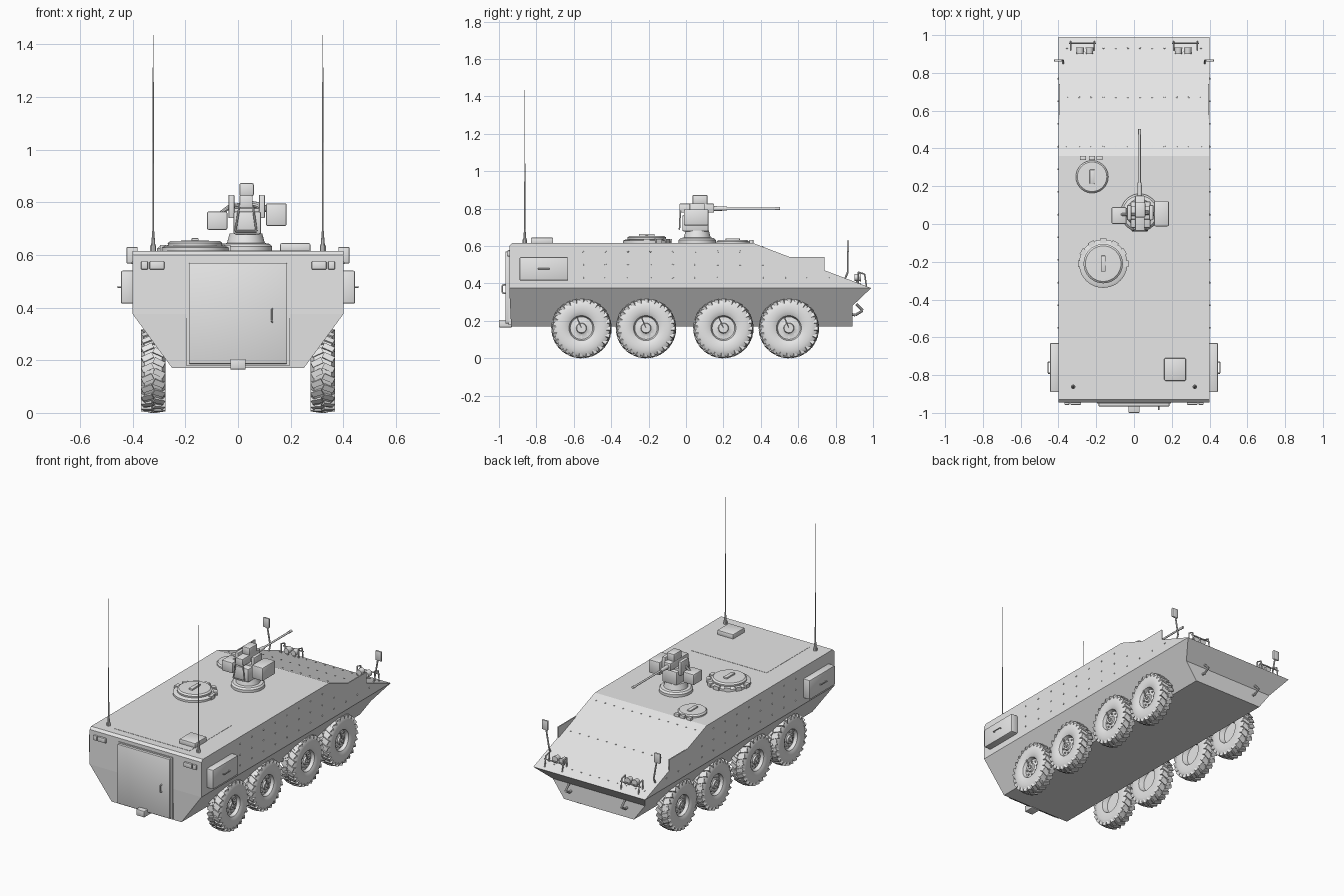
import bpy, bmesh, math
from mathutils import Matrix, Vector

cube = bpy.data.objects.get("Cube")
if cube:
    bpy.data.objects.remove(cube, do_unlink=True)

grey = bpy.data.materials.new("plain_grey")
grey.use_nodes = True
grey.diffuse_color = (0.8, 0.8, 0.8, 1)
grey.node_tree.nodes["Principled BSDF"].inputs["Base Color"].default_value = (0.8, 0.8, 0.8, 1)


def finish(bm, name, smooth=False):
    bmesh.ops.recalc_face_normals(bm, faces=bm.faces)
    mesh = bpy.data.meshes.new(name)
    bm.to_mesh(mesh)
    bm.free()
    mesh.materials.append(grey)
    obj = bpy.data.objects.new(name, mesh)
    bpy.context.collection.objects.link(obj)
    if smooth:
        bpy.ops.object.select_all(action='DESELECT')
        obj.select_set(True)
        bpy.context.view_layer.objects.active = obj
        bpy.ops.object.shade_smooth_by_angle(angle=math.radians(35))
    return obj


def add_box(bm, lo, hi, matrix=Matrix()):
    lo, hi = Vector(lo), Vector(hi)
    place = matrix @ Matrix.Translation((lo + hi) / 2) @ Matrix.Diagonal((*(hi - lo), 1))
    return bmesh.ops.create_cube(bm, size=1, matrix=place)["verts"]


def box(name, lo, hi, bevel=0.0):
    bm = bmesh.new()
    add_box(bm, lo, hi)
    if bevel:
        bmesh.ops.bevel(bm, geom=bm.edges[:], offset=bevel, segments=2, profile=0.5, affect='EDGES')
    return finish(bm, name, bevel > 0)


def add_rod(bm, a, b, r1, r2=None, sides=10):
    a, b = Vector(a), Vector(b)
    turn = (b - a).to_track_quat('Z', 'Y').to_matrix().to_4x4()
    bmesh.ops.create_cone(bm, cap_ends=True, segments=sides, radius1=r1,
                          radius2=r1 if r2 is None else r2, depth=(b - a).length,
                          matrix=Matrix.Translation((a + b) / 2) @ turn)


def rods(name, points, r):
    bm = bmesh.new()
    for a, b in zip(points, points[1:]):
        add_rod(bm, a, b, r)
    return finish(bm, name, True)


def add_lathe(bm, profile, matrix, steps=40):
    verts = [bm.verts.new((r, 0, h)) for r, h in profile]
    edges = [bm.edges.new(pair) for pair in zip(verts, verts[1:])]
    old = set(bm.verts) - set(verts)
    bmesh.ops.spin(bm, geom=verts + edges, cent=(0, 0, 0), axis=(0, 0, 1),
                   angle=2 * math.pi, steps=steps)
    new = [v for v in bm.verts if v not in old]
    bmesh.ops.remove_doubles(bm, verts=new, dist=0.0001)
    bmesh.ops.transform(bm, matrix=matrix, verts=[v for v in bm.verts if v not in old])


def lathe(name, profile, centre, steps=40):
    bm = bmesh.new()
    add_lathe(bm, profile, Matrix.Translation(centre), steps)
    return finish(bm, name, True)


# Hull: one half outline (x, y, z), mirrored and skinned
outline = [(.25, -.935, .17), (.25, .89, .17), (.33, .89, .28), (.4, .99, .375),
           (.4, .36, .615), (.4, -.93, .615), (.4, -.945, .6), (.4, -.945, .375)]
bm = bmesh.new()
left = [bm.verts.new(p) for p in outline]
right = [bm.verts.new((-x, y, z)) for x, y, z in outline]
for i in range(8):
    j = (i + 1) % 8
    bm.faces.new((left[i], left[j], right[j], right[i]))
for side in (left, right):
    bm.faces.new(side[3:])
    bm.faces.new(side[:4] + side[7:])
finish(bm, "hull")


def slope_z(y):
    return .615 - .24 * (y - .36) / .63


# Rivets on the glacis and both flanks
bm = bmesh.new()
for y in (.41, .67, .93):
    for i in range(12):
        x = -.355 + i * .71 / 11
        add_rod(bm, (x, y, slope_z(y) - .002), (x, y + .0015, slope_z(y) + .003), .005, .004, 8)
for s in (-1, 1):
    for z, last in ((.43, .8), (.5, .5), (.57, .4)):
        y = -.55
        while y < last:
            add_rod(bm, (s * .398, y, z), (s * .404, y, z), .005, .004, 8)
            y += .12
finish(bm, "rivets")

for s, tag in ((1, "left"), (-1, "right")):
    # Triangular side fin above the glacis
    bm = bmesh.new()
    tri = [(.55, .54), (.74, .54), (.74, .468)]
    a = [bm.verts.new((s * .4, y, z)) for y, z in tri]
    b = [bm.verts.new((s * .393, y, z)) for y, z in tri]
    bm.faces.new(a)
    bm.faces.new(b)
    for i in range(3):
        bm.faces.new((a[i], a[i - 1], b[i - 1], b[i]))
    finish(bm, tag + "_glacis_fin")

    # Side stowage box with handle
    xs = sorted((s * .395, s * .445))
    box(tag + "_stowage_box", (xs[0], -.89, .415), (xs[1], -.63, .54), .006)
    rods(tag + "_stowage_handle", [(s * .44, -.79, .478), (s * .456, -.79, .478),
                                   (s * .456, -.73, .478), (s * .44, -.73, .478)], .003)

    # Whip antenna
    bm = bmesh.new()
    x, y = s * .322, -.862
    add_rod(bm, (x, y, .61), (x, y, .635), .012)
    add_rod(bm, (x, y, .63), (x, y, .69), .009, .004)
    add_rod(bm, (x, y, .68), (x, y, 1.435), .0035, .0015, 8)
    finish(bm, tag + "_antenna", True)

    # Mirror on its bent stem
    rods(tag + "_mirror_stem", [(s * .375, .85, .425), (s * .375, .865, .46),
                                (s * .395, .865, .57), (s * .4, .865, .6)], .005)
    box(tag + "_mirror", (s * .402 - .021, .86, .568), (s * .402 + .021, .872, .63), .003)

    # Headlights and brush guard on the nose
    bm = bmesh.new()
    for x in (.235, .285):
        add_rod(bm, (s * x, .9, .432), (s * x, .935, .432), .018, .021, 16)
        add_rod(bm, (s * x, .915, .4), (s * x, .915, .43), .006)
    finish(bm, tag + "_headlights", True)
    bm = bmesh.new()
    for x in (.21, .335):
        pts = [(s * x, .965, .38), (s * x, .955, .45), (s * x, .92, .46), (s * x, .92, .4)]
        for p, q in zip(pts, pts[1:]):
            add_rod(bm, p, q, .004)
    add_rod(bm, (s * .2, .957, .43), (s * .345, .957, .43), .004)
    finish(bm, tag + "_headlight_guard", True)

    # Tow hook under the nose
    rods(tag + "_tow_hook", [(s * .2, .91, .29), (s * .2, .945, .255),
                             (s * .2, .905, .23), (s * .2, .885, .235)], .007)

    # Rear lamps
    for n, (x, w) in enumerate(((.355, .013), (.308, .028))):
        box(f"{tag}_rear_lamp_{n + 1}", (s * x - w, -.957, .545), (s * x + w, -.94, .575), .003)


# Wheels: lathed tyre and rim, chevron lugs, hub nuts and air line
wheel_profile = [(0, .034), (.025, .034), (.028, .024), (.04, .018), (.06, .018), (.067, .038),
                 (.074, .041), (.09, .047), (.12, .047), (.14, .042), (.152, .034), (.153, 0),
                 (.152, -.034), (.14, -.042), (.12, -.047), (.075, -.042), (.065, -.01), (0, -.01)]
lug_count = 24


def wheel(name, s, y):
    bm = bmesh.new()
    add_lathe(bm, wheel_profile, Matrix(), 48)
    for i in range(lug_count):
        for row in (-1, 1):
            spin = Matrix.Rotation(2 * math.pi * (i + row / 4) / lug_count, 4, 'Z')
            skew = Matrix.Rotation(row * math.radians(25), 4, 'X')
            at = Matrix.Translation((.151, 0, row * .022))
            lug = add_box(bm, (-.012, -.0115, -.022), (.01, .0115, .022), spin @ at @ skew)
            # Shoulder taper of each lug
            for v in lug:
                if abs(v.co.z) > .036:
                    v.co.x *= .965
                    v.co.y *= .965
    for i in range(8):
        a = i * math.pi / 4
        x, h = .045 * math.cos(a), .045 * math.sin(a)
        add_rod(bm, (x, h, .015), (x, h, .026), .005, sides=6)
    add_rod(bm, (0, 0, .034), (0, 0, .042), .012, sides=12)
    add_rod(bm, (0, 0, .04), (-.06, .025, .043), .004, sides=6)
    # Local Z becomes outboard X, local X points down
    turn = Matrix(((0, 0, s, 0), (0, 1, 0, 0), (-1, 0, 0, 0), (0, 0, 0, 1)))
    turn[1][1] = -1
    bmesh.ops.transform(bm, matrix=Matrix.Translation((s * .322, y, .161)) @ turn, verts=bm.verts)
    finish(bm, name, True)


for n, y in enumerate((-.559, -.214, .2, .55)):
    wheel(f"left_wheel_{n + 1}", 1, y)
    wheel(f"right_wheel_{n + 1}", -1, y)

# Rear door, seal frame, handle and hitch
box("door_frame", (-.195, -.95, .178), (.195, -.93, .578))
box("rear_door", (-.187, -.966, .186), (.187, -.94, .57), .004)
rods("door_handle", [(.13, -.96, .345), (.13, -.982, .35), (.13, -.982, .39), (.13, -.96, .395)], .004)
box("tow_hitch", (-.029, -1, .165), (.029, -.93, .205), .003)

# Roof panel and box
box("roof_panel", (-.27, -.88, .61), (.27, -.44, .6165))
box("roof_box", (.16, -.83, .61), (.275, -.71, .645), .006)

# Commander hatch with periscope ring
cx, cy = -.163, -.21
lathe("large_hatch_ring", [(0, .61), (.128, .61), (.128, .628), (.115, .634), (0, .634)], (cx, cy, 0))
lathe("large_hatch_lid", [(0, .63), (.102, .63), (.104, .645), (.094, .653), (0, .655)], (cx, cy, 0))
box("large_hatch_handle", (cx - .013, cy - .042, .65), (cx + .013, cy + .042, .664), .003)
bm = bmesh.new()
for i in range(7):
    place = Matrix.Translation((cx, cy, 0)) @ Matrix.Rotation(math.radians(i * 30), 4, 'Z')
    add_box(bm, (.11, -.018, .612), (.134, .018, .638), place)
finish(bm, "large_hatch_periscopes")

# Driver hatch with three periscopes
dx, dy = -.222, .25
lathe("small_hatch", [(0, .61), (.086, .61), (.086, .624), (.078, .632), (0, .633)], (dx, dy, 0))
box("small_hatch_handle", (dx - .013, dy - .038, .63), (dx + .013, dy + .038, .641), .003)
for n, x in enumerate((-.27, -.222, -.182)):
    box(f"periscope_{n + 1}", (x - .016, .338, .605), (x + .016, .36, .632), .002)

# Remote weapon station: pedestal, body, cradle
tx, ty = .03, .06
lathe("turret_base", [(0, .61), (.1, .61), (.1, .632), (.09, .642), (.072, .645),
                      (.062, .682), (0, .682)], (tx, ty, 0))
box("turret_body", (-.018, -.02, .678), (.088, .12, .765), .008)
box("cradle_left_arm", (.08, .02, .74), (.102, .1, .828), .003)
box("cradle_right_arm", (-.036, .02, .74), (-.014, .1, .828), .003)
box("cradle_floor", (-.03, .025, .76), (.095, .095, .778), .003)
box("sight_box", (-.118, 0, .695), (-.04, .09, .765), .007)
box("ammunition_box", (.106, -.012, .71), (.185, .12, .796), .007)
box("camera_box", (.005, .035, .823), (.06, .115, .873), .007)
rods("sight_arm", [(-.07, .05, .755), (-.03, .05, .785), (.01, .05, .79)], .008)
rods("ammunition_chute", [(.12, .05, .77), (.07, .06, .79), (.04, .06, .795)], .012)

# Gun
box("gun_receiver", (.006, -.035, .778), (.056, .15, .826), .004)
bm = bmesh.new()
add_rod(bm, (tx, .14, .8), (tx, .22, .8), .013, .011, 14)
add_rod(bm, (tx, .2, .8), (tx, .5, .8), .006, sides=12)
add_rod(bm, (tx, .475, .8), (tx, .502, .8), .008, sides=12)
finish(bm, "gun_barrel", True)
rods("gun_grips", [(.006, -.03, .79), (-.01, -.035, .69), (.07, -.035, .69), (.056, -.03, .79)], .004)
